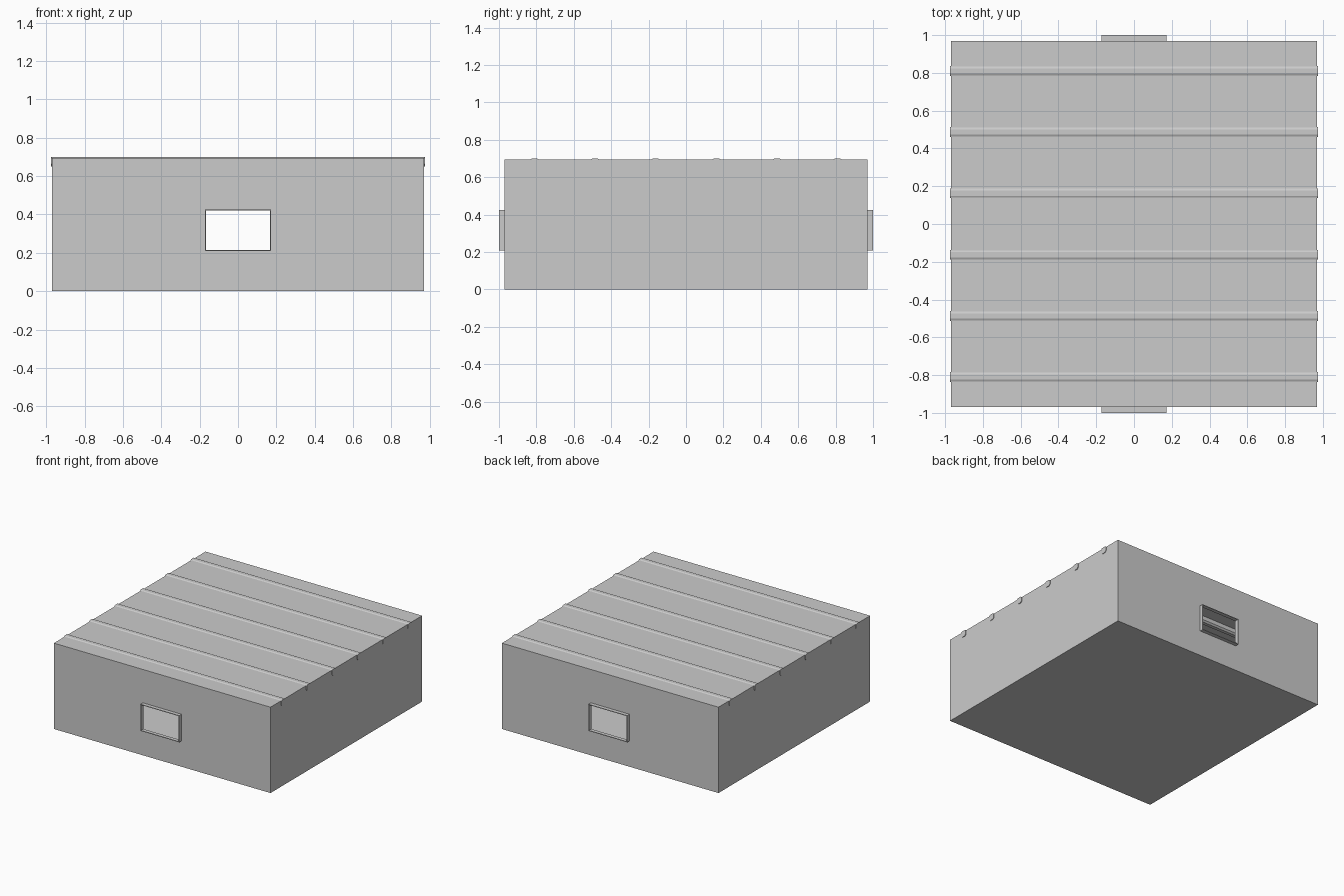
import bpy, bmesh

if "Cube" in bpy.data.objects:
    bpy.data.objects.remove(bpy.data.objects["Cube"])

HALF, ROOF, TOP = 0.97, 0.695, 0.70
WIN_X, WIN_Z0, WIN_Z1 = 0.17, 0.212, 0.422


def make_object(name, bm):
    bmesh.ops.remove_doubles(bm, verts=bm.verts, dist=1e-5)
    mesh = bpy.data.meshes.new(name)
    bm.to_mesh(mesh)
    bm.free()
    obj = bpy.data.objects.new(name, mesh)
    bpy.context.collection.objects.link(obj)
    return obj


def quad(bm, pts):
    bm.faces.new([bm.verts.new(p) for p in pts])


# Hollow shell: floor, flat roof, plain side walls, pierced end walls
bm = bmesh.new()
H = HALF
quad(bm, [(-H, H, 0), (H, H, 0), (H, -H, 0), (-H, -H, 0)])
quad(bm, [(-H, -H, ROOF), (H, -H, ROOF), (H, H, ROOF), (-H, H, ROOF)])
for s in (-1, 1):
    quad(bm, [(s * H, -s * H, 0), (s * H, s * H, 0), (s * H, s * H, ROOF), (s * H, -s * H, ROOF)])
xs = [-H, -WIN_X, WIN_X, H]
zs = [0, WIN_Z0, WIN_Z1, ROOF]
for s in (-1, 1):
    for i in range(3):
        for k in range(3):
            if (i, k) != (1, 1):
                pts = [(xs[i], zs[k]), (xs[i + 1], zs[k]), (xs[i + 1], zs[k + 1]), (xs[i], zs[k + 1])]
                quad(bm, [(-s * x, s * H, z) for x, z in pts])
bmesh.ops.remove_doubles(bm, verts=bm.verts, dist=1e-5)
# Merge the coplanar wall strips
bmesh.ops.dissolve_limit(bm, angle_limit=0.01, verts=bm.verts, edges=bm.edges)
make_object("box_shell", bm)

# Thin projecting window frames at front and back
for name, s in (("front_window_frame", -1), ("back_window_frame", 1)):
    bm = bmesh.new()
    loops = []
    for m, y in ((0, H), (0, 1.0), (0.005, 1.0), (0.005, H)):
        x, lo, hi = WIN_X + 0.003 - m, WIN_Z0 - 0.003 + m, WIN_Z1 + 0.003 - m
        loops.append([bm.verts.new((-s * a, s * y, b)) for a, b in ((-x, lo), (x, lo), (x, hi), (-x, hi))])
    for i in range(4):
        a, b = loops[i], loops[(i + 1) % 4]
        for j in range(4):
            n = (j + 1) % 4
            bm.faces.new((a[j], a[n], b[n], b[j]))
    bmesh.ops.recalc_face_normals(bm, faces=bm.faces)
    make_object(name, bm)

# Six chamfered roof beams, just proud of the roof and side walls
w, c, h = 0.026, 0.012, 0.05
profile = [(-w, TOP - 0.006), (-w + c, TOP), (w - c, TOP), (w, TOP - 0.006),
           (w, TOP - h + c), (w - c, TOP - h), (-w + c, TOP - h), (-w, TOP - h + c)]
for n, y0 in enumerate((-0.81, -0.487, -0.163, 0.163, 0.487, 0.81)):
    bm = bmesh.new()
    face = bm.faces.new([bm.verts.new((-0.975, y0 + y, z)) for y, z in profile])
    out = bmesh.ops.extrude_face_region(bm, geom=[face], use_keep_orig=True)
    moved = [v for v in out["geom"] if isinstance(v, bmesh.types.BMVert)]
    bmesh.ops.translate(bm, verts=moved, vec=(1.95, 0, 0))
    bmesh.ops.recalc_face_normals(bm, faces=bm.faces)
    make_object(f"roof_beam_{n + 1}", bm)
